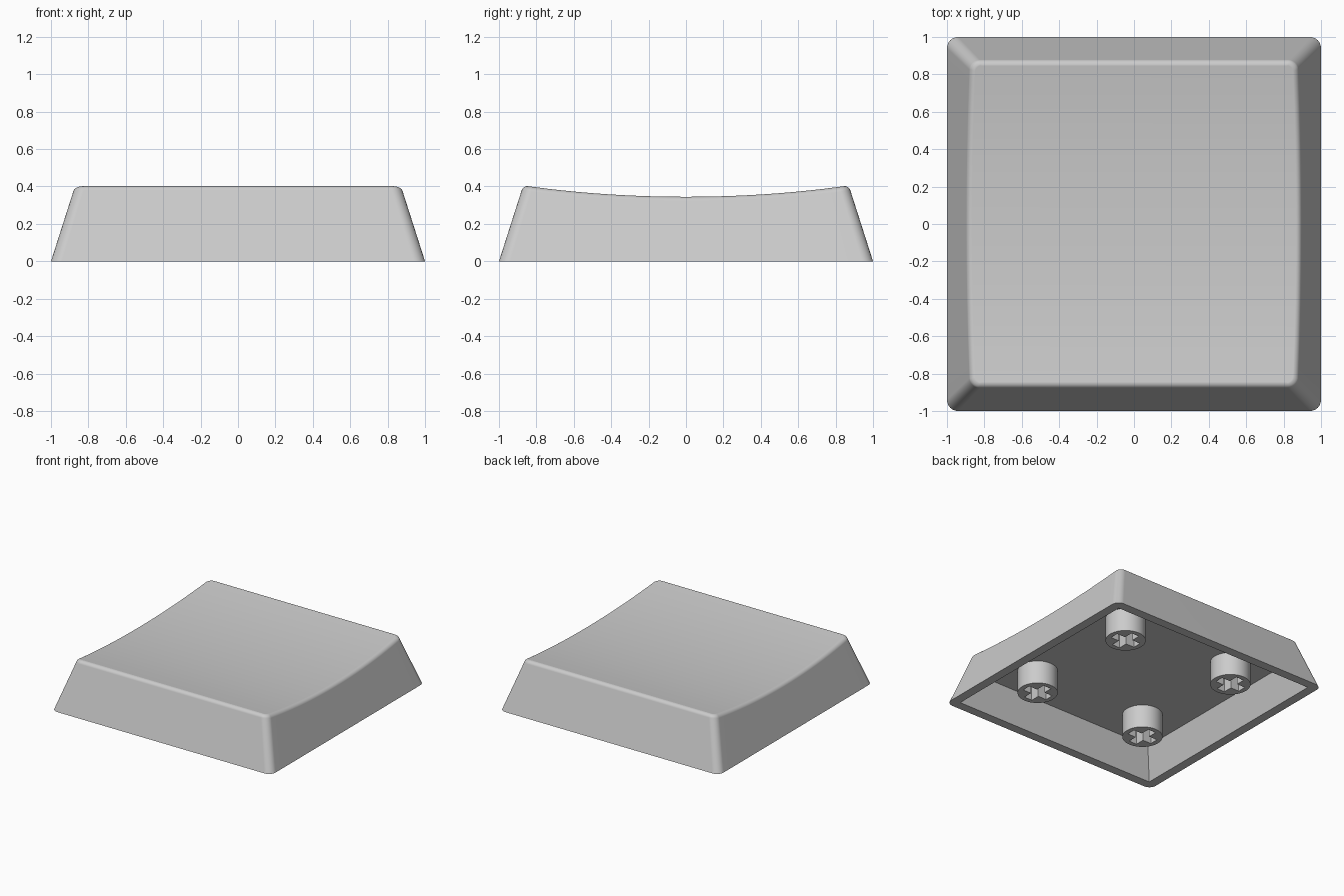
import bpy, bmesh, math

if "Cube" in bpy.data.objects:
    bpy.data.objects.remove(bpy.data.objects["Cube"])

SLOPE = 0.32      # inward lean of the walls per unit of height
EDGE, DIP = 0.402, 0.345   # top height at the front/back edges and in the middle
FILLET = 0.032

grey = bpy.data.materials.new("light grey plastic")
grey.diffuse_color = (0.6, 0.6, 0.6, 1)
grey.use_nodes = True
grey.node_tree.nodes["Principled BSDF"].inputs["Base Color"].default_value = grey.diffuse_color


def finish(name, bm, smooth=True):
    bmesh.ops.recalc_face_normals(bm, faces=bm.faces)
    me = bpy.data.meshes.new(name)
    bm.to_mesh(me)
    bm.free()
    me.materials.append(grey)
    ob = bpy.data.objects.new(name, me)
    bpy.context.collection.objects.link(ob)
    if smooth:
        bpy.ops.object.select_all(action='DESELECT')
        ob.select_set(True)
        bpy.context.view_layer.objects.active = ob
        bpy.ops.object.shade_smooth_by_angle(angle=math.radians(35))
    return ob


def cut(ob, cutter):
    mod = ob.modifiers.new("cut", 'BOOLEAN')
    mod.operation, mod.solver, mod.object = 'DIFFERENCE', 'EXACT', cutter
    cutter.hide_render = True
    cutter.hide_viewport = True
    cutter.display_type = 'WIRE'


def dish(v):
    return DIP + (EDGE - DIP) * (v / 0.874) ** 2


def half_outline(radius, n=6, sides=20):
    """Right half of a rounded square as (corner-centre sign, offset) points, front to back."""
    pts = []
    for k in range(n + 1):
        a = -math.pi / 2 + k * math.pi / 2 / n
        pts.append((-1, radius * math.cos(a), radius * math.sin(a)))
    pts += [(-1 + 2 * k / sides, 0, 0) for k in range(1, sides)]
    pts = [p if p[1] or p[2] else (p[0], radius, 0) for p in pts]
    pts += [(-s, ox, -oy) for s, ox, oy in reversed(pts[:n + 1])]
    return pts


def ring(bm, radius, level):
    """level(v) gives half size and height for a point at depth v."""
    right, left = [], []
    for s, ox, oy in half_outline(radius):
        h, z = level((s * (0.874 - radius)) + oy)
        x, y = h - radius + ox, s * (h - radius) + oy
        right.append(bm.verts.new((x, y, z)))
        left.append(bm.verts.new((-x, y, z)))
    return right, left


# Cap body: bottom outline, then the rounded upper edge, then the scooped top
bm = bmesh.new()
lean = math.atan(SLOPE)
inset = FILLET * math.tan((math.pi / 2 - lean) / 2)
rings = [ring(bm, 0.06, lambda v: (1.0, 0.0))]
STEPS = 6
for k in range(STEPS + 1):
    a = lean + (math.pi / 2 - lean) * k / STEPS

    def level(v, a=a):
        z = dish(v)
        return (1 - SLOPE * z - inset + FILLET * math.cos(a),
                z - FILLET + FILLET * math.sin(a))
    rings.append(ring(bm, 0.055 - 0.02 * k / STEPS, level))
for (r0, l0), (r1, l1) in zip(rings, rings[1:]):
    loop0, loop1 = r0 + l0[::-1], r1 + l1[::-1]
    n = len(loop0)
    for i in range(n):
        j = (i + 1) % n
        bm.faces.new((loop0[i], loop0[j], loop1[j], loop1[i]))
r, l = rings[-1]
for i in range(len(r) - 1):
    bm.faces.new((r[i], r[i + 1], l[i + 1], l[i]))
r, l = rings[0]
bm.faces.new(r + l[::-1])
cap = finish("cap_body", bm)

# Hollow underside with leaning, sharp-cornered walls
bm = bmesh.new()
loops = []
for z in (-0.05, 0.245):
    h = 0.925 - SLOPE * z
    loops.append([bm.verts.new((sx * h, sy * h, z))
                  for sx, sy in ((-1, -1), (1, -1), (1, 1), (-1, 1))])
lo, hi = loops
bm.faces.new(lo)
bm.faces.new(hi)
for i in range(4):
    j = (i + 1) % 4
    bm.faces.new((lo[i], lo[j], hi[j], hi[i]))
cut(cap, finish("cavity_cutter", bm, False))
wn = cap.modifiers.new("even shading", 'WEIGHTED_NORMAL')
wn.keep_sharp = True


def prism(bm, pts, z0, z1):
    f = bm.faces.new([bm.verts.new((x, y, z0)) for x, y in pts])
    up = bmesh.ops.extrude_face_region(bm, geom=[f], use_keep_orig=True)["geom"]
    bmesh.ops.translate(bm, vec=(0, 0, z1 - z0),
                        verts=[g for g in up if isinstance(g, bmesh.types.BMVert)])


# Four round stems with cross-shaped sockets
A, W, R, POS = 0.112, 0.036, 0.151, 0.513
quarter = [(A, -W), (A, W), (W, W)]
cross = []
for k in range(4):
    c, s = round(math.cos(k * math.pi / 2)), round(math.sin(k * math.pi / 2))
    cross += [(c * x - s * y, s * x + c * y) for x, y in quarter]
circle = [(R * math.cos(t * math.pi / 20), R * math.sin(t * math.pi / 20)) for t in range(40)]
for side, sx in (("left", -1), ("right", 1)):
    for end, sy in (("front", -1), ("back", 1)):
        bm = bmesh.new()
        prism(bm, circle, 0.055, 0.255)
        stem = finish(f"stem_{end}_{side}", bm)
        bm = bmesh.new()
        prism(bm, cross, 0.0, 0.245)
        socket = finish(f"socket_cutter_{end}_{side}", bm, False)
        stem.location = socket.location = (sx * POS, sy * POS, 0)
        cut(stem, socket)
